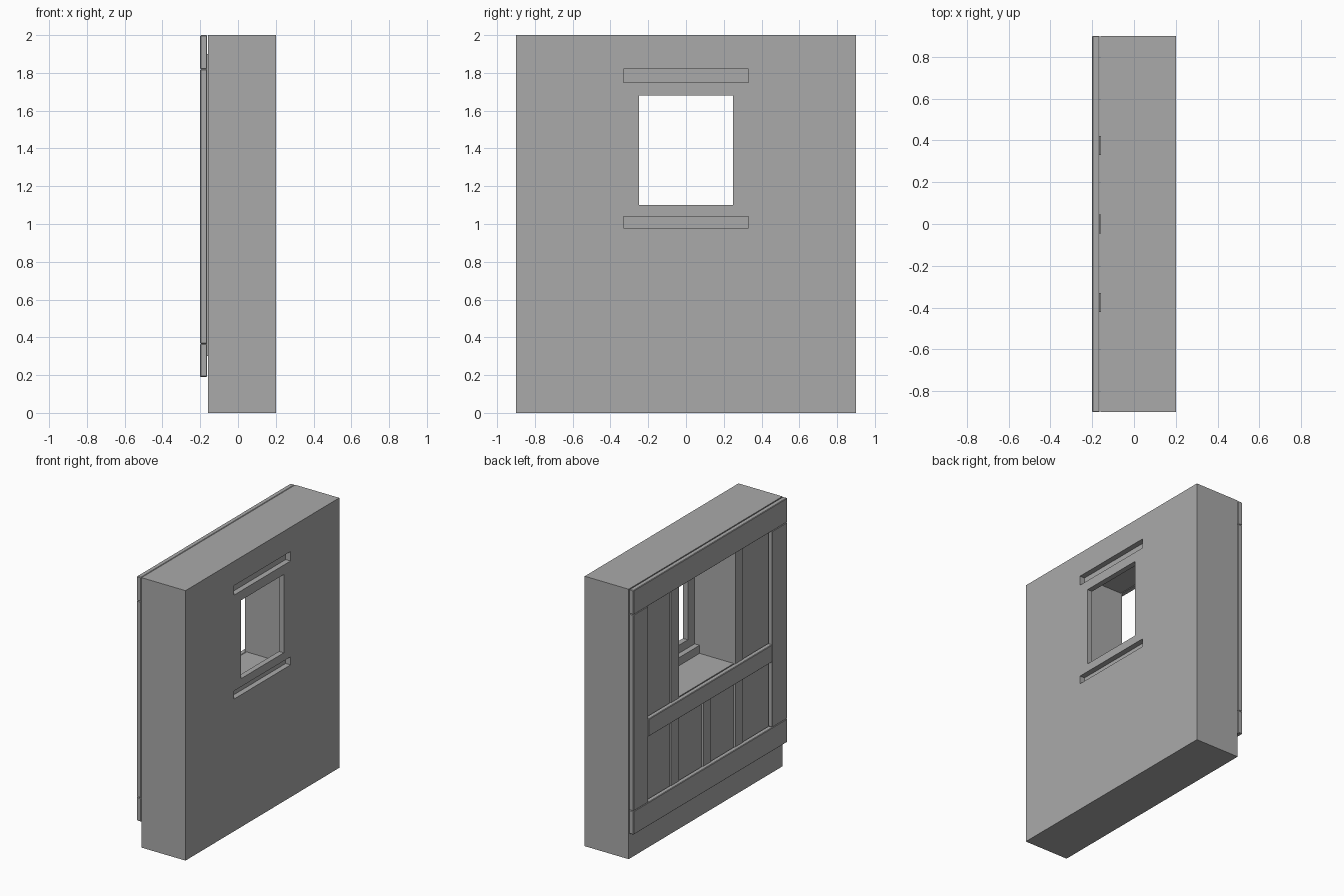
import bpy
import bmesh

cube = bpy.data.objects.get("Cube")
if cube:
    bpy.data.objects.remove(cube, do_unlink=True)

# One flat grey for everything
grey = bpy.data.materials.new("plain_grey")
grey.use_nodes = True
colour = (0.4, 0.4, 0.4, 1)
grey.diffuse_color = colour
grey.node_tree.nodes["Principled BSDF"].inputs["Base Color"].default_value = colour


def finish(name, bm, bevel=0):
    bmesh.ops.recalc_face_normals(bm, faces=bm.faces)
    mesh = bpy.data.meshes.new(name)
    bm.to_mesh(mesh)
    bm.free()
    mesh.materials.append(grey)
    obj = bpy.data.objects.new(name, mesh)
    bpy.context.collection.objects.link(obj)
    if bevel:
        mod = obj.modifiers.new("edge_bevel", 'BEVEL')
        mod.width = bevel
        mod.segments = 1
    return obj


def box(name, x, y, z, bevel=0):
    """Box from (min, max) pairs."""
    bm = bmesh.new()
    bmesh.ops.create_cube(bm, size=1)
    for v in bm.verts:
        v.co = [lo + (c + 0.5) * (hi - lo) for c, (lo, hi) in zip(v.co, (x, y, z))]
    return finish(name, bm, bevel)


def ring(name, x, outer, inner):
    """Panel with a rectangular opening; rectangles are (half width, bottom, top)."""
    bm = bmesh.new()
    loops = []
    for depth in x:
        for w, lo, hi in (outer, inner):
            corners = ((-w, lo), (w, lo), (w, hi), (-w, hi))
            loops.append([bm.verts.new((depth, y, z)) for y, z in corners])
    back_out, back_in, front_out, front_in = loops
    for a, b in ((back_out, back_in), (front_out, front_in),
                 (back_out, front_out), (back_in, front_in)):
        for i in range(4):
            j = (i + 1) % 4
            bm.faces.new((a[i], a[j], b[j], b[i]))
    return finish(name, bm)


SILL, HEAD, HALF = 0.98, 1.82, 0.33
FULL = 0.90

# Wall block and window casing, flush with the plain side
ring("wall", (-0.16, 0.20), (FULL, 0, 2), (HALF, SILL, HEAD))
ring("window_casing", (0.16, 0.20), (HALF, 1.04, 1.75), (0.25, 1.10, 1.68))

# Set-back strips closing the slots above and below the casing
box("window_sill_strip", (0.12, 0.16), (-HALF, HALF), (SILL, 1.04))
box("window_head_strip", (0.12, 0.16), (-HALF, HALF), (1.75, HEAD))

# Raised timber trim on the other side
TRIM = (-0.20, -0.164)
POST = 0.725
box("top_rail", TRIM, (-FULL, FULL), (HEAD, 2), 0.004)
box("bottom_rail", TRIM, (-FULL, FULL), (0.19, 0.365), 0.004)
box("middle_rail", TRIM, (-POST, POST), (0.85, SILL), 0.004)
for side, name in ((1, "rear_post"), (-1, "front_post")):
    box(name, TRIM, sorted((side * POST, side * FULL)), (0.365, HEAD), 0.004)

# Thin battens between the rails
BATTEN = (-0.173, -0.16)
for side, name in ((1, "rear_batten"), (-1, "front_batten")):
    box(name, BATTEN, sorted((side * HALF, side * 0.42)), (0.3, 1.9))
box("centre_batten", BATTEN, (-0.045, 0.045), (0.3, 0.9))
